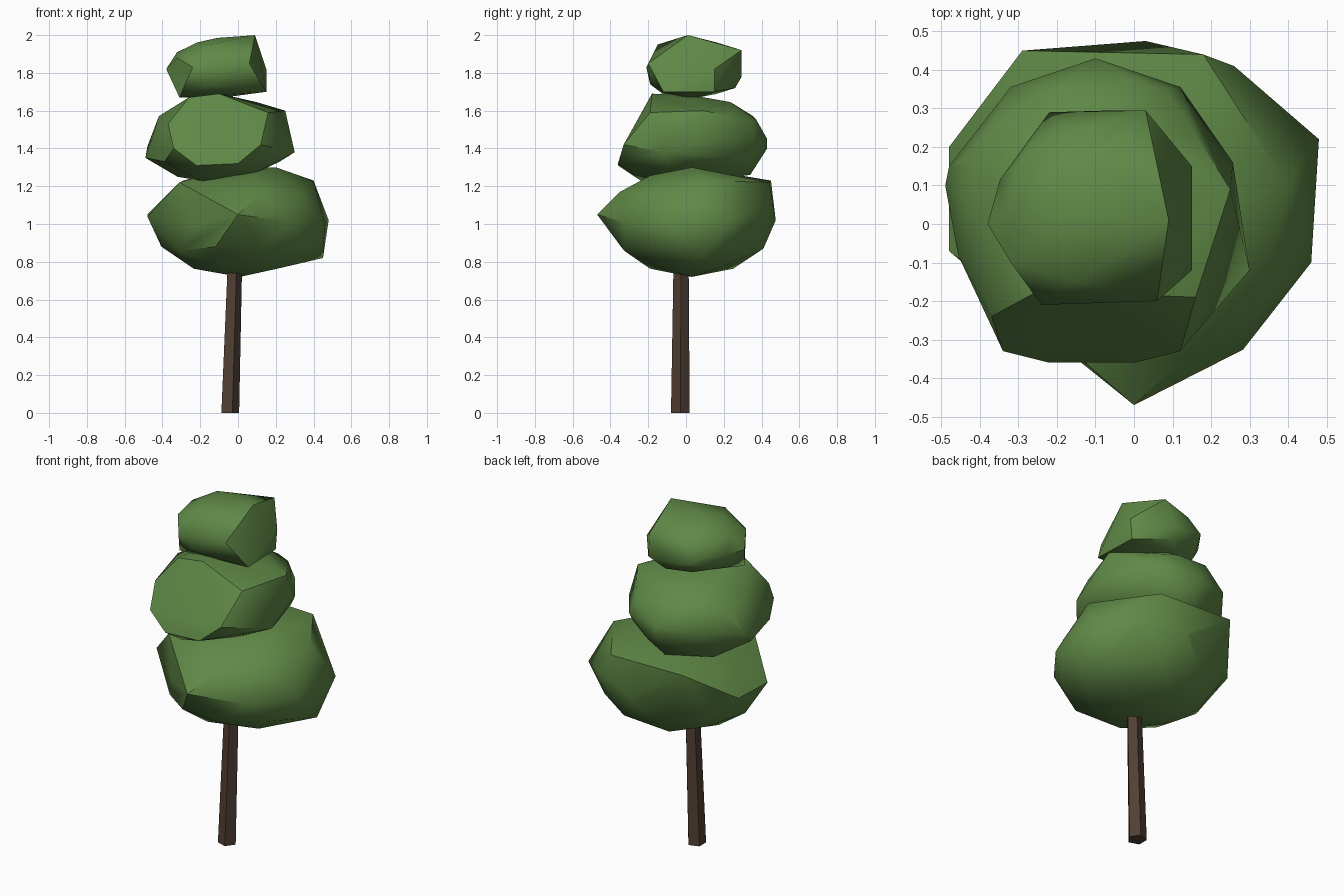
import bpy
import bmesh
from math import cos, sin, tau, radians
from mathutils import Vector

default_cube = bpy.data.objects.get("Cube")
if default_cube:
    bpy.data.objects.remove(default_cube, do_unlink=True)


def make_material(name, colour):
    mat = bpy.data.materials.new(name)
    mat.use_nodes = True
    mat.diffuse_color = (*colour, 1)
    bsdf = mat.node_tree.nodes["Principled BSDF"]
    bsdf.inputs["Base Color"].default_value = (*colour, 1)
    bsdf.inputs["Roughness"].default_value = 0.9
    return mat


leaf_green = make_material("leaf green", (0.115, 0.25, 0.062))
bark_brown = make_material("bark brown", (0.085, 0.05, 0.034))


def finish(bm, name, mat, smooth_angle=None):
    bmesh.ops.recalc_face_normals(bm, faces=bm.faces)
    mesh = bpy.data.meshes.new(name)
    bm.to_mesh(mesh)
    bm.free()
    mesh.materials.append(mat)
    obj = bpy.data.objects.new(name, mesh)
    bpy.context.collection.objects.link(obj)
    if smooth_angle:
        bpy.ops.object.select_all(action="DESELECT")
        obj.select_set(True)
        bpy.context.view_layer.objects.active = obj
        bpy.ops.object.shade_smooth_by_angle(angle=radians(smooth_angle))
    return obj


def foliage(name, centre, radii, corners, cuts=()):
    """Rough clump: a low-poly ellipsoid with flat cuts and jutting corners."""
    ball = bmesh.new()
    bmesh.ops.create_icosphere(ball, subdivisions=2, radius=1)
    points = [Vector(centre) + v.co * Vector(radii) for v in ball.verts]
    ball.free()
    # Press everything beyond a cutting plane flat onto it
    for origin, direction in cuts:
        normal = Vector(direction).normalized()
        for p in points:
            depth = (p - Vector(origin)).dot(normal)
            if depth > 0:
                p -= normal * depth
    points += [Vector(c) for c in corners]
    bm = bmesh.new()
    for p in points:
        bm.verts.new(p)
    hull = bmesh.ops.convex_hull(bm, input=bm.verts)
    loose = set(hull["geom_interior"]) | set(hull["geom_unused"])
    bmesh.ops.delete(bm, geom=[g for g in loose if isinstance(g, bmesh.types.BMVert)],
                     context="VERTS")
    bmesh.ops.dissolve_limit(bm, angle_limit=radians(3), verts=bm.verts, edges=bm.edges)
    return finish(bm, name, leaf_green, 38)


# Trunk: leaning, tapered five-sided post
bm = bmesh.new()
rings = []
for x, y, z, r in ((-0.046, -0.03, 0, 0.052), (-0.02, -0.026, 0.8, 0.042)):
    rings.append([bm.verts.new((x + r * cos(tau * i / 5), y + r * sin(tau * i / 5), z))
                  for i in range(5)])
for i in range(5):
    j = (i + 1) % 5
    bm.faces.new((rings[0][i], rings[0][j], rings[1][j], rings[1][i]))
for ring in rings:
    bm.faces.new(ring)
finish(bm, "trunk", bark_brown)

# Lower clump: widest, with a pointed front and flattened left and back corners
foliage("lower_foliage", (0.01, 0.03, 1.01), (0.465, 0.44, 0.29),
        corners=[(0, -0.47, 1.05), (-0.48, -0.07, 1.04), (-0.48, 0.2, 1.05),
                 (-0.29, 0.45, 1.23), (0.18, 0.44, 1.22), (0.03, 0.475, 1.02),
                 (0.26, 0.41, 1.08), (0.48, 0.22, 1.02), (0.46, -0.1, 1.0),
                 (0.45, 0.09, 0.82), (0.4, 0.1, 1.23), (0.2, 0.03, 1.3),
                 (0.13, -0.35, 1.17), (-0.31, -0.2, 1.22), (0.05, 0.41, 0.87),
                 (-0.38, 0.32, 0.99)],
        cuts=[((0, -0.45, 1.05), (-0.64, -0.77, 0.35)),
              ((-0.38, 0.32, 1.05), (-0.8, 0.6, 0.2)),
              ((-0.29, 0.45, 1.23), (-0.72, 0, 0.69))])

# Middle clump: broad flat facet on the front
foliage("middle_foliage", (-0.1, 0.04, 1.45), (0.375, 0.39, 0.23),
        corners=[(-0.26, -0.18, 1.67), (-0.1, -0.18, 1.69), (0.16, -0.19, 1.59),
                 (0.12, -0.33, 1.42), (0, -0.36, 1.32), (-0.22, -0.36, 1.31),
                 (-0.34, -0.33, 1.4), (-0.37, -0.24, 1.53), (0.3, -0.12, 1.38),
                 (0.25, 0.09, 1.6), (-0.1, 0.43, 1.4), (-0.48, 0.15, 1.41),
                 (-0.4, 0.14, 1.57), (0.08, 0.35, 1.54), (-0.34, 0.3, 1.45),
                 (-0.49, 0.1, 1.35), (-0.39, -0.22, 1.33), (-0.32, 0.2, 1.25),
                 (-0.2, -0.24, 1.23), (-0.1, 0.34, 1.26)],
        cuts=[((-0.1, -0.27, 1.5), (0, -0.91, 0.41))])

# Top clump: small, peaked toward one side
foliage("top_foliage", (-0.11, 0.04, 1.825), (0.25, 0.245, 0.16),
        corners=[(-0.38, 0, 1.82), (-0.32, -0.1, 1.88), (-0.31, -0.1, 1.67),
                 (-0.22, 0.29, 1.8), (0.03, 0.295, 1.92), (0.15, 0.15, 1.82),
                 (0.14, 0.15, 1.7), (0.15, -0.12, 1.7), (0.06, -0.2, 1.85),
                 (-0.24, -0.21, 1.83), (-0.15, -0.15, 1.95), (0.09, 0.01, 2.0),
                 (-0.05, 0.295, 1.78), (-0.05, 0.26, 1.72), (-0.15, -0.19, 1.74)])
